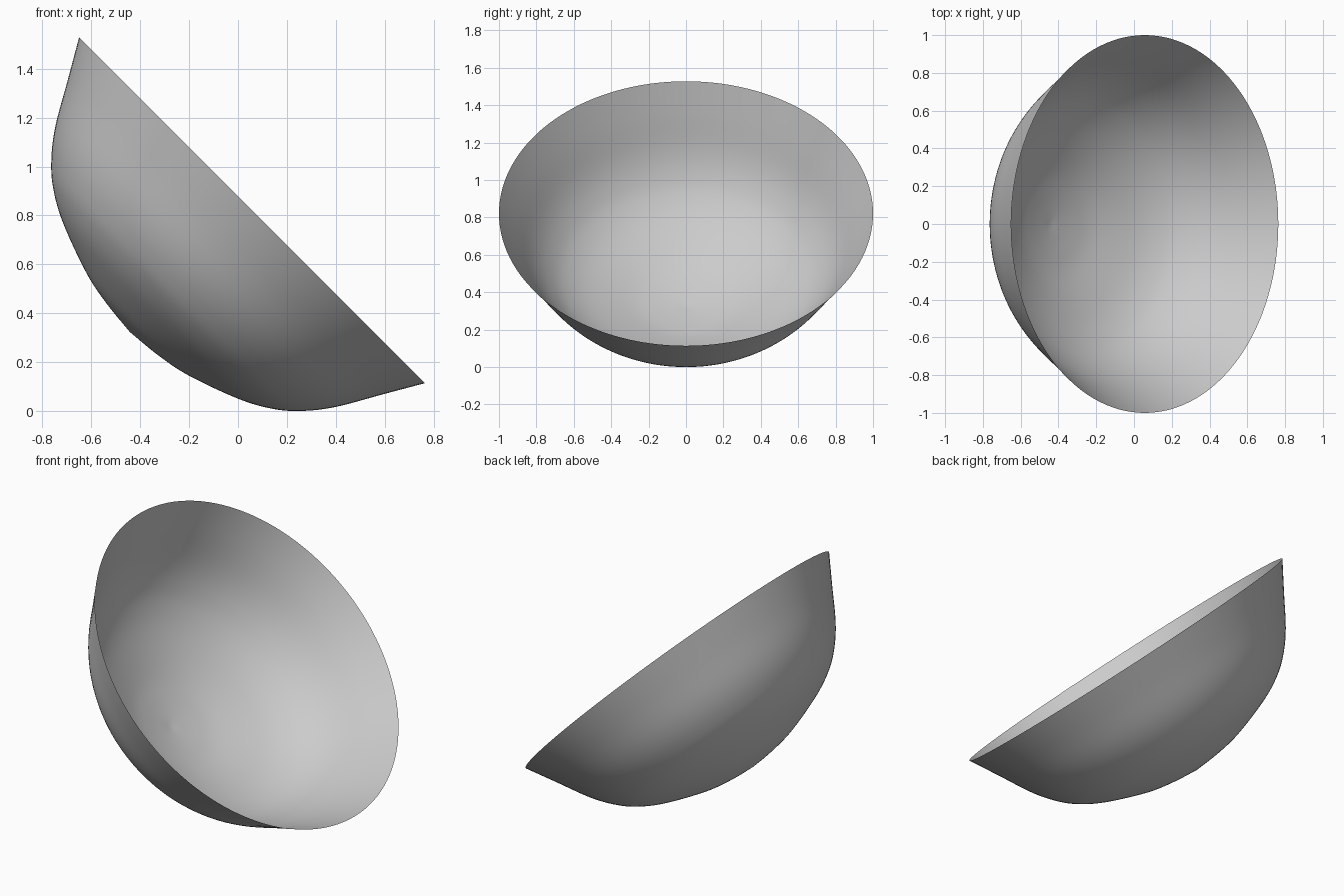
import bpy, bmesh
from math import sin, cos, pi, radians
from mathutils import Matrix, Vector

if "Cube" in bpy.data.objects:
    bpy.data.objects.remove(bpy.data.objects["Cube"])

SEGMENTS = 128
STEPS = 6

# bowl profile from pole to rim: (radius, height below the rim plane)
profile = [(0, -0.705), (0.15, -0.69), (0.297, -0.66), (0.509, -0.583), (0.64, -0.51),
           (0.73, -0.43), (0.813, -0.323), (0.91, -0.155), (1.0, 0)]


def smooth_path(points, steps):
    """Catmull-Rom curve through the points."""
    p = [Vector(q) for q in points]
    p = [2 * p[0] - p[1]] + p + [2 * p[-1] - p[-2]]
    out = []
    for a, b, c, d in zip(p, p[1:], p[2:], p[3:]):
        for i in range(steps):
            t = i / steps
            out.append(0.5 * (2 * b + (c - a) * t + (2 * a - 5 * b + 4 * c - d) * t**2
                              + (3 * b - a - 3 * c + d) * t**3))
    return out + [p[-2]]


# revolve the profile into a thin open shell
path = smooth_path(profile, STEPS)
bm = bmesh.new()
pole = bm.verts.new((0, 0, path[0].y))
rings = [[bm.verts.new((q.x * cos(2 * pi * i / SEGMENTS), q.x * sin(2 * pi * i / SEGMENTS), q.y))
          for i in range(SEGMENTS)] for q in path[1:]]
for i in range(SEGMENTS):
    j = (i + 1) % SEGMENTS
    bm.faces.new((pole, rings[0][j], rings[0][i]))
    for a, b in zip(rings, rings[1:]):
        bm.faces.new((a[i], a[j], b[j], b[i]))
for f in bm.faces:
    f.smooth = True

# tip the bowl 45 degrees toward +x and stand it on the ground
bm.transform(Matrix.Rotation(radians(45), 4, 'Y'))
xs = [v.co.x for v in bm.verts]
low = min(v.co.z for v in bm.verts)
bm.transform(Matrix.Translation((-(min(xs) + max(xs)) / 2, 0, -low)))

mesh = bpy.data.meshes.new("tilted_bowl")
bm.to_mesh(mesh)
bm.free()
bpy.context.collection.objects.link(bpy.data.objects.new("tilted_bowl", mesh))
